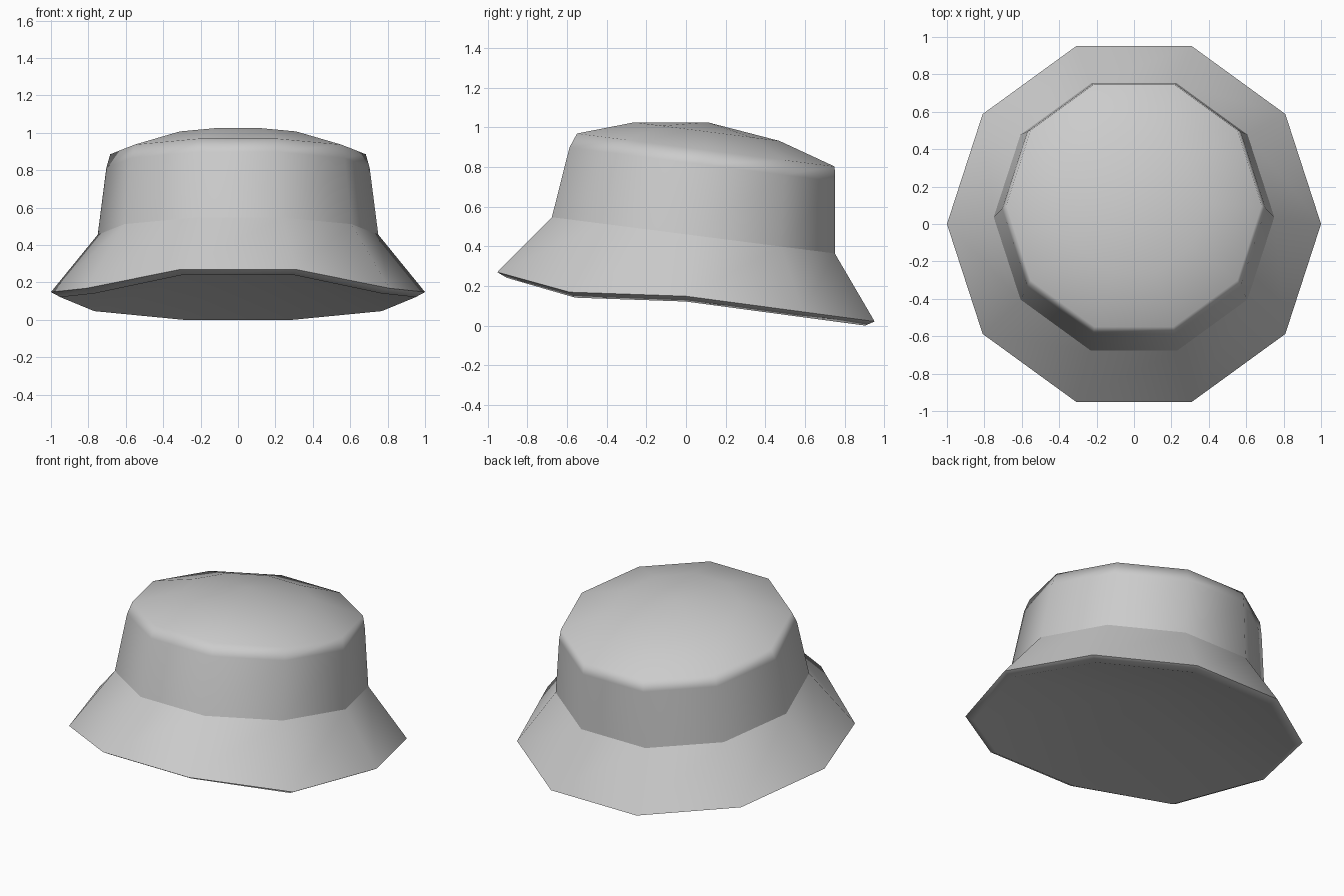
import bpy, bmesh
from math import cos, sin, pi

cube = bpy.data.objects.get("Cube")
if cube:
    bpy.data.objects.remove(cube, do_unlink=True)

SIDES = 10
felt = bpy.data.materials.new("grey_felt")
felt.use_nodes = True
COLOUR = (0.6, 0.6, 0.6, 1)
felt.diffuse_color = COLOUR
felt.node_tree.nodes["Principled BSDF"].inputs["Base Color"].default_value = COLOUR

bm = bmesh.new()


def ring(radius, y, z, tilt=-0.128):
    """Ten-sided loop that slopes down to the back."""
    verts = []
    for i in range(SIDES):
        a = 2 * pi * i / SIDES
        dy = radius * sin(a)
        verts.append(bm.verts.new((radius * cos(a), y + dy, z + tilt * dy)))
    return verts


def brim_edge(radius, z):
    """Brim loop: gentle fall to the back, raised peak at the front."""
    loop = ring(radius, 0, z, tilt=0)
    for v in loop:
        v.co.z -= v.co.y * (0.134 if v.co.y > 0 else 0.035)
        if v.co.y < -0.8 * radius:
            v.co.z += 0.088
    return loop


def bridge(a, b):
    for i in range(SIDES):
        j = (i + 1) % SIDES
        bm.faces.new((a[i], a[j], b[j], b[i]))


def close_with_point(loop, y, z):
    apex = bm.verts.new((0, y, z))
    for i in range(SIDES):
        bm.faces.new((loop[i], loop[(i + 1) % SIDES], apex))


# Brim, band and crown, from the lip upward
lip = brim_edge(0.95, 0.121)
brim = brim_edge(1.0, 0.148)
band_base = ring(0.75, 0.037, 0.455)
band_top = ring(0.704, 0.082, 0.812)
crown_edge = ring(0.683, 0.1, 0.885)
crown_mid = ring(0.384, 0.105, 0.978)
shell = [lip, brim, band_base, band_top, crown_edge, crown_mid]
for a, b in zip(shell, shell[1:]):
    bridge(a, b)
close_with_point(crown_mid, 0.108, 1.025)

# Shallow hollow underneath
close_with_point(lip, 0, 0.33)

bmesh.ops.recalc_face_normals(bm, faces=bm.faces)
for f in bm.faces:
    f.smooth = True

# Crisp folds at the band seam and the brim edge
for loop in (brim, band_base):
    for i in range(SIDES):
        bm.edges.get((loop[i], loop[(i + 1) % SIDES])).smooth = False

mesh = bpy.data.meshes.new("bucket_hat")
bm.to_mesh(mesh)
bm.free()
mesh.materials.append(felt)
hat = bpy.data.objects.new("bucket_hat", mesh)
bpy.context.collection.objects.link(hat)

# Keep the large panels even, with soft shading only in the narrow crown roll
weighted = hat.modifiers.new("even_shading", 'WEIGHTED_NORMAL')
weighted.keep_sharp = True
